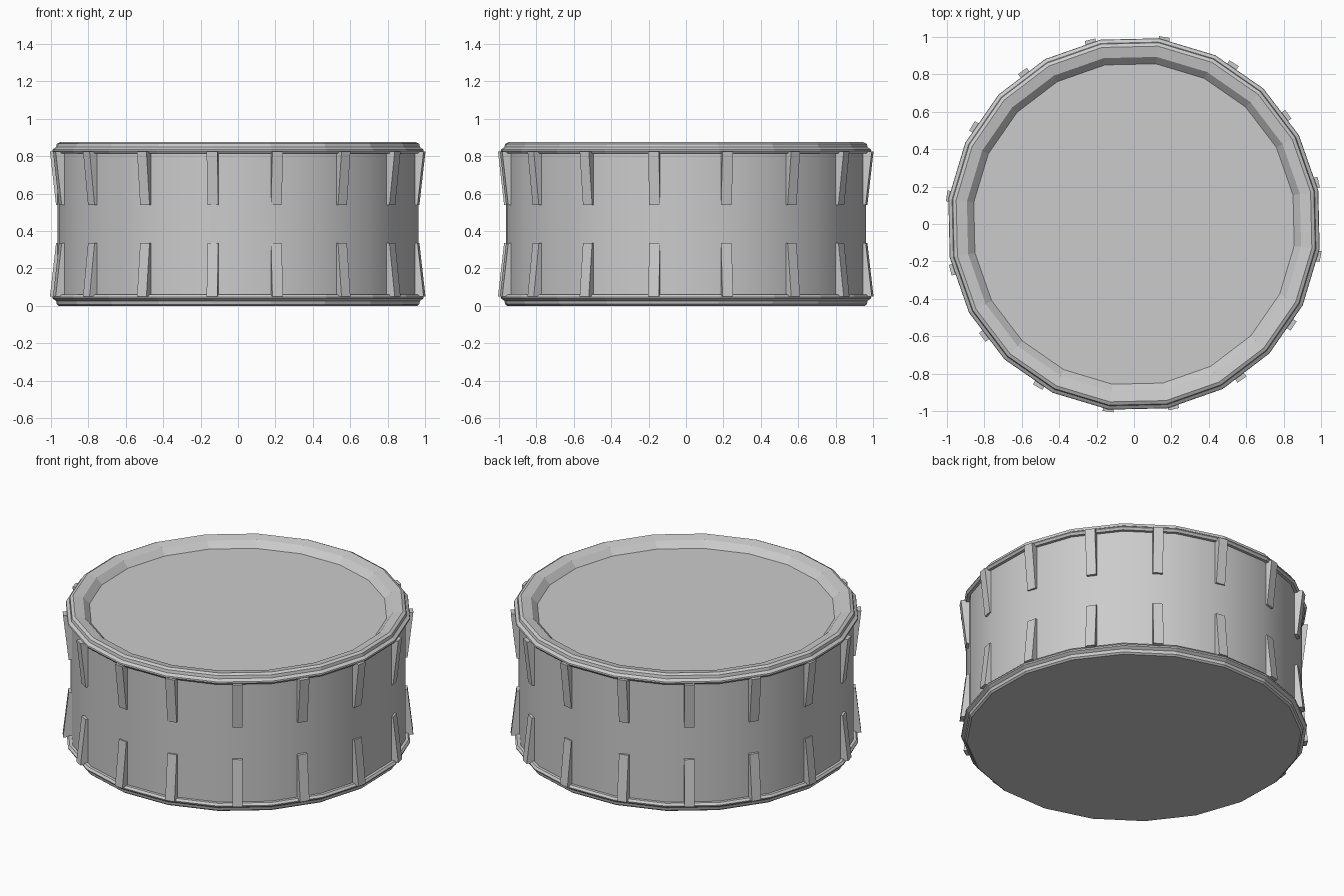
import bpy, math

if "Cube" in bpy.data.objects:
    bpy.data.objects.remove(bpy.data.objects["Cube"])

SIDES = 20
TURN = math.radians(10.3)
HEIGHT = 0.875


def make_object(name, verts, faces):
    mesh = bpy.data.meshes.new(name)
    mesh.from_pydata(verts, [], faces)
    mesh.update()
    obj = bpy.data.objects.new(name, mesh)
    bpy.context.collection.objects.link(obj)
    return obj


def lathe(name, profile, cap_start=False, cap_end=False):
    """Spin (radius, z) points, listed bottom to top along the outside."""
    verts, faces = [], []
    for r, z in profile:
        for i in range(SIDES):
            a = TURN + 2 * math.pi * i / SIDES
            verts.append((r * math.cos(a), r * math.sin(a), z))
    for k in range(len(profile) - 1):
        for i in range(SIDES):
            j = (i + 1) % SIDES
            a, b = k * SIDES, (k + 1) * SIDES
            faces.append((a + i, a + j, b + j, b + i))
    if cap_start:
        faces.append(tuple(reversed(range(SIDES))))
    if cap_end:
        base = (len(profile) - 1) * SIDES
        faces.append(tuple(range(base, base + SIDES)))
    return make_object(name, verts, faces)


# Smooth drum shell
shell = lathe("drum_shell", [(0.972, 0.05), (0.972, 0.825)])
for p in shell.data.polygons:
    p.use_smooth = True

# Top hoop with the recessed drum head
lathe("top_hoop_and_head",
      [(0.965, 0.815), (0.99, 0.815), (1.0, 0.828), (0.998, 0.836),
       (0.98, 0.848), (0.976, 0.866), (0.958, HEIGHT),
       (0.90, 0.863), (0.863, 0.825)], cap_end=True)

# Bottom hoop with a flat base
lathe("bottom_hoop_and_base",
      [(0.965, 0.0), (0.976, 0.009), (0.98, 0.027), (0.998, 0.039),
       (1.0, 0.047), (0.99, 0.06), (0.965, 0.06)], cap_start=True)


# Tapered tension lugs, an upper and a lower row
def lug(name, angle, z_hoop, z_mid):
    w = 0.029
    outline = [(0.94, z_hoop), (1.011, z_hoop), (0.978, z_mid), (0.94, z_mid)]
    c, s = math.cos(angle), math.sin(angle)
    verts = [(r * c - t * s, r * s + t * c, z) for t in (-w, w) for r, z in outline]
    faces = [(0, 1, 2, 3), (7, 6, 5, 4)]
    faces += [(i, i + 4, (i + 1) % 4 + 4, (i + 1) % 4) for i in range(4)]
    if z_hoop > z_mid:
        faces = [f[::-1] for f in faces]
    make_object(name, verts, [f[::-1] for f in faces])


for k in range(16):
    ang = math.radians(-77.9 + 22.667 * k)
    lug(f"upper_lug_{k + 1}", ang, 0.825, 0.54)
    lug(f"lower_lug_{k + 1}", ang, HEIGHT - 0.825, HEIGHT - 0.54)

# Consistent outward normals on the lugs
import bmesh
for obj in bpy.data.objects:
    if "lug" in obj.name:
        bm = bmesh.new()
        bm.from_mesh(obj.data)
        bmesh.ops.recalc_face_normals(bm, faces=bm.faces)
        bm.to_mesh(obj.data)
        bm.free()
